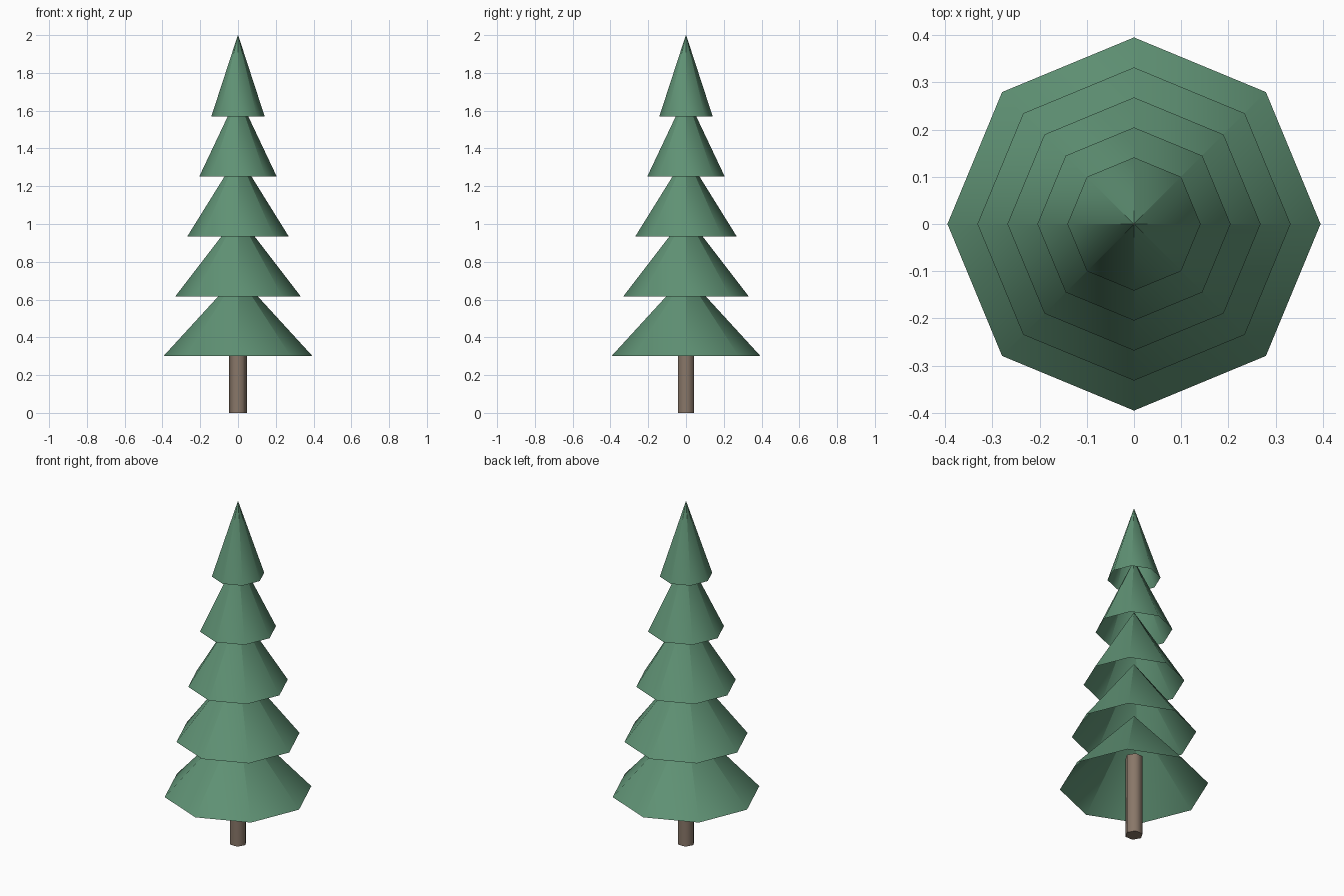
import bpy, bmesh, math

if "Cube" in bpy.data.objects:
    bpy.data.objects.remove(bpy.data.objects["Cube"])


def material(name, color):
    m = bpy.data.materials.new(name)
    m.diffuse_color = (*color, 1.0)
    m.use_nodes = True
    m.node_tree.nodes["Principled BSDF"].inputs["Base Color"].default_value = m.diffuse_color
    return m


GREEN = material("fir green", (0.115, 0.285, 0.175))
BROWN = material("bark brown", (0.25, 0.185, 0.14))


def cone(name, sides, r_bottom, r_top, z, height, mat, capped):
    """Upright cone or prism with its first corner on the x axis."""
    bm = bmesh.new()
    rings = []
    for r, h in ((r_bottom, z), (r_top, z + height)):
        ring = []
        for i in range(sides):
            a = math.tau * i / sides
            ring.append(bm.verts.new((r * math.cos(a), r * math.sin(a), h)))
        rings.append(ring)
    low, high = rings
    for i in range(sides):
        j = (i + 1) % sides
        bm.faces.new((low[i], low[j], high[j], high[i]))
    if capped:
        bm.faces.new(low[::-1])
        bm.faces.new(high)
    mesh = bpy.data.meshes.new(name)
    bm.to_mesh(mesh)
    bm.free()
    mesh.materials.append(mat)
    obj = bpy.data.objects.new(name, mesh)
    bpy.context.collection.objects.link(obj)
    bpy.ops.object.select_all(action='DESELECT')
    obj.select_set(True)
    bpy.context.view_layer.objects.active = obj
    bpy.ops.object.shade_smooth_by_angle(angle=math.radians(65))
    return obj


# Hexagonal trunk, ending inside the lowest tier
cone("trunk", 6, 0.048, 0.048, 0.0, 0.475, BROWN, True)

# Five hollow eight-sided branch tiers, narrowing upwards
for t in range(5):
    cone(f"branch_tier_{t + 1}", 8, 0.395 - 0.0635 * t, 0.0008,
         0.30 + 0.3175 * t, 0.43, GREEN, False)
